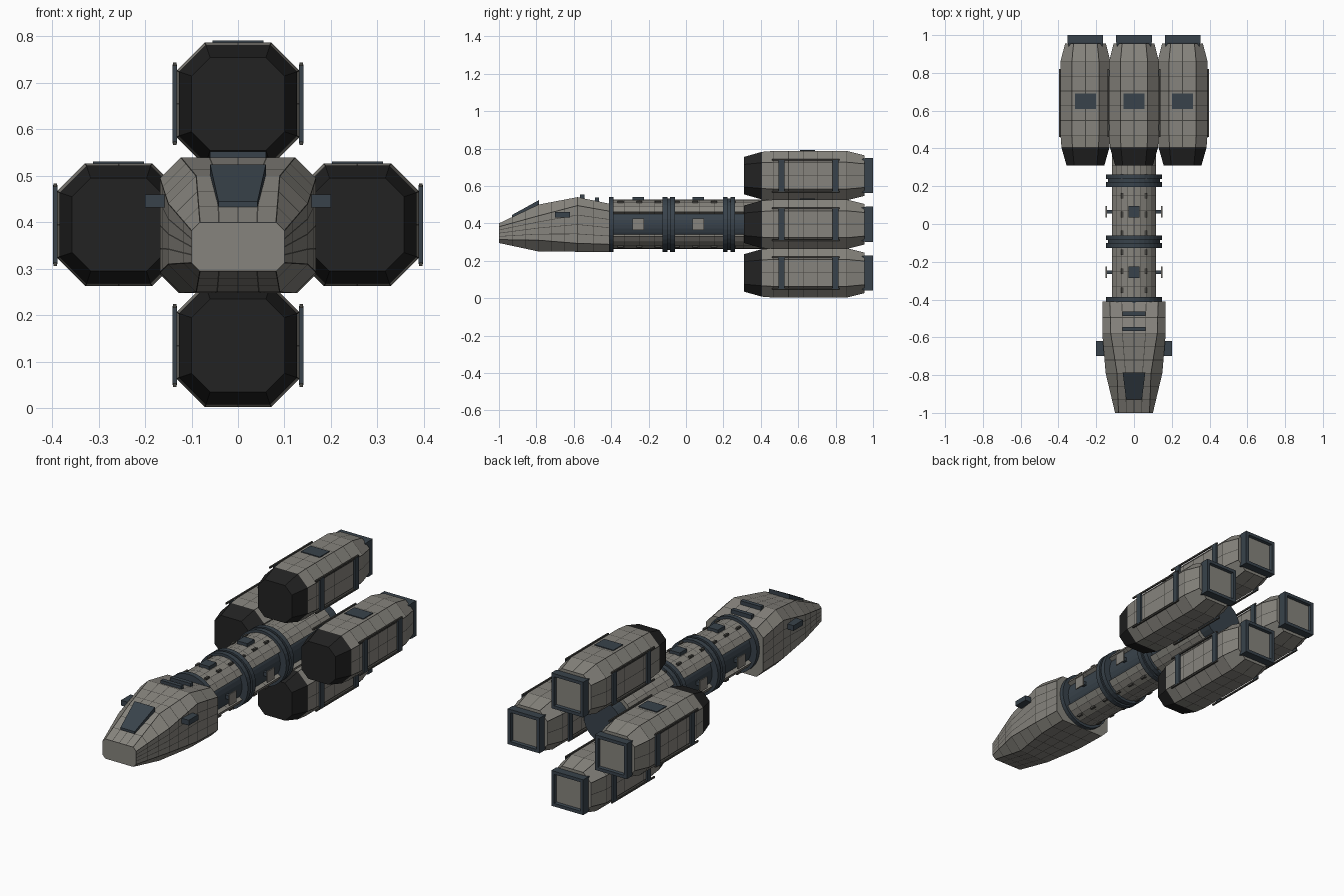
import bpy, bmesh, math
from mathutils import Vector

cube = bpy.data.objects.get("Cube")
if cube:
    bpy.data.objects.remove(cube, do_unlink=True)


def material(name, r, g, b):
    m = bpy.data.materials.new(name)
    m.use_nodes = True
    m.diffuse_color = (r, g, b, 1)
    m.node_tree.nodes["Principled BSDF"].inputs["Base Color"].default_value = (r, g, b, 1)
    return m


HULL = material("warm grey hull", 0.24, 0.23, 0.205)
SEAM = material("dark panel seam", 0.06, 0.058, 0.052)
CAP = material("black intake", 0.016, 0.016, 0.016)
STEEL = material("blue dark steel", 0.04, 0.055, 0.07)
ZC = 0.395  # height of the ship's axis


def finish(bm, name, mats):
    bmesh.ops.recalc_face_normals(bm, faces=bm.faces)
    mesh = bpy.data.meshes.new(name)
    bm.to_mesh(mesh)
    bm.free()
    for m in mats:
        mesh.materials.append(m)
    ob = bpy.data.objects.new(name, mesh)
    bpy.context.scene.collection.objects.link(ob)
    return ob


def loft(name, rings, mats, seam=0.0, rule=None):
    """Skin closed rings of points, cap both ends, optionally outline each panel."""
    bm = bmesh.new()
    rows = [[bm.verts.new(p) for p in ring] for ring in rings]
    n = len(rows[0])
    sides = [bm.faces.new((a[i], a[(i + 1) % n], b[(i + 1) % n], b[i]))
             for a, b in zip(rows, rows[1:]) for i in range(n)]
    bm.faces.new(rows[0])
    bm.faces.new(rows[-1])
    bmesh.ops.recalc_face_normals(bm, faces=bm.faces)
    if rule:
        for f in bm.faces:
            f.material_index = rule(f.calc_center_median())
    if seam:
        panels = [f for f in sides if f.material_index == 0]
        rims = bmesh.ops.inset_individual(bm, faces=panels, thickness=seam, use_even_offset=True)
        for f in rims["faces"]:
            f.material_index = 1
    return finish(bm, name, mats)


def box(name, centre, size, mat):
    bm = bmesh.new()
    bmesh.ops.create_cube(bm, size=1)
    for v in bm.verts:
        v.co = Vector(a * s + c for a, s, c in zip(v.co, size, centre))
    return finish(bm, name, [mat])


def octagon(y, cx, cz, hx, hz, c, cuts=2):
    """Chamfered rectangle in the xz plane with its long sides divided."""
    x, z = hx - c, hz - c
    corners = [(x, -hz), (hx, -z), (hx, z), (x, hz), (-x, hz), (-hx, z), (-hx, -z), (-x, -hz)]
    pts = []
    for i, a in enumerate(corners):
        b = corners[(i + 1) % 8]
        k = cuts if i % 2 else 1
        pts += [(cx + a[0] + (b[0] - a[0]) * t / k, y, cz + a[1] + (b[1] - a[1]) * t / k)
                for t in range(k)]
    return pts


def sections(keys, step):
    """Interpolate key sections at roughly even spacing."""
    out = [keys[0]]
    for a, b in zip(keys, keys[1:]):
        n = max(1, round((b[0] - a[0]) / step))
        out += [[p + (q - p) * t / n for p, q in zip(a, b)] for t in range(1, n + 1)]
    return out


def disc(y, r, n=32):
    return [(r * math.cos(math.tau * i / n), y, ZC + r * math.sin(math.tau * i / n)) for i in range(n)]


# Cockpit hull: y, half width, bottom, top, chamfer
keys = [(-1, 0.1, 0.295, 0.4, 0.018), (-0.79, 0.15, 0.25, 0.5, 0.06),
        (-0.58, 0.168, 0.248, 0.54, 0.045), (-0.41, 0.168, 0.248, 0.505, 0.04)]
loft("cockpit_hull", [octagon(y, 0, (lo + hi) / 2, hx, (hi - lo) / 2, c, 4)
                      for y, hx, lo, hi, c in sections(keys, 0.07)], [HULL, SEAM], 0.0016)

# Cockpit window, roof vents and side sensors
pane = [(-0.042, -0.93, 0.445), (0.042, -0.93, 0.445), (0.06, -0.785, 0.525), (-0.06, -0.785, 0.525)]
loft("cockpit_window", [pane, [(x, y, z - 0.04) for x, y, z in pane]], [STEEL])
for i, (y, z) in enumerate([(-0.555, 0.538), (-0.475, 0.522)]):
    box(f"roof_vent_{i + 1}", (0, y, z), (0.12, 0.022, 0.03), STEEL)
for side, s in (("left", 1), ("right", -1)):
    box(f"{side}_sensor", (s * 0.175, -0.66, 0.446), (0.05, 0.08, 0.028), STEEL)

# Spine: dark core with armour arcs above and below
loft("spine_core", [disc(-0.42, 0.112), disc(0.7, 0.112)], [STEEL])
for name, s in (("upper", 1), ("lower", -1)):
    arc = [math.radians(30 + 15 * i) for i in range(9)]
    prof = [(0.133 * math.cos(a), 0.133 * math.sin(a)) for a in arc]
    prof += [(0.108 * math.cos(a), 0.108 * math.sin(a)) for a in reversed(arc)]
    loft(f"{name}_spine_armour", [[(x, -0.41 + i * 0.08, ZC + s * z) for x, z in prof]
                                  for i in range(14)], [HULL, SEAM], 0.0014)
    for x in (-0.062, 0.062):
        for i in range(7):
            box(f"{name}_spine_clip", (x, -0.35 + 0.1 * i, ZC + s * 0.119), (0.012, 0.03, 0.012), SEAM)

# Flange rings around the spine
for i, y in enumerate((-0.4, -0.113, -0.073, 0.21, 0.25)):
    loft(f"spine_flange_{i + 1}", [disc(y - 0.013, 0.147), disc(y + 0.013, 0.147)], [STEEL])
for i, y in enumerate((-0.093, 0.23)):
    loft(f"flange_collar_{i + 1}", [disc(y - 0.02, 0.138), disc(y + 0.02, 0.138)], [STEEL])

# Access plates standing off the spine
for i, y in enumerate((-0.255, 0.065)):
    box(f"top_hatch_{i + 1}", (0, y, ZC + 0.137), (0.06, 0.06, 0.02), STEEL)
    for s in (-1, 1):
        box(f"side_plate_{i + 1}", (s * 0.147, y, ZC), (0.006, 0.06, 0.06), HULL)
        box(f"side_plate_mount_{i + 1}", (s * 0.127, y, ZC), (0.036, 0.02, 0.02), STEEL)


def engine_pod(name, cx, cz):
    # Armoured body with a black intake; y, half width, chamfer
    keys = [(0.31, 0.1, 0.04), (0.405, 0.127, 0.058), (0.47, 0.132, 0.06),
            (0.86, 0.132, 0.06), (0.955, 0.108, 0.045)]
    loft(f"{name}_pod", [octagon(y, cx, cz, h, h, c) for y, h, c in sections(keys, 0.08)],
         [HULL, SEAM, CAP], 0.0016, lambda p: 2 if p.y < 0.4 else 0)

    # Square exhaust frame around a recessed plate
    def square(y, h):
        return [(cx + a * h, y, cz + b * h) for a, b in ((-1, -1), (1, -1), (1, 1), (-1, 1))]
    loft(f"{name}_exhaust", [square(0.93, 0.086), square(0.96, 0.094), square(1, 0.094),
                             square(1, 0.077), square(0.985, 0.074)], [STEEL, HULL], 0,
         lambda p: int(p.y > 0.98 and abs(p.x - cx) < 0.01 and abs(p.z - cz) < 0.01))

    # Roof hatch and side frames
    box(f"{name}_hatch", (cx, 0.65, cz + 0.132), (0.11, 0.08, 0.009), STEEL)
    for s in (-1, 1):
        x = cx + s * 0.136
        for y in (0.51, 0.8):
            box(f"{name}_side_brace", (x, y, cz), (0.01, 0.032, 0.17), STEEL)
        for z in (-0.085, 0.085):
            box(f"{name}_side_rail", (x, 0.64, cz + z), (0.008, 0.36, 0.008), SEAM)


for name, cx, cz in (("top", 0, 0.655), ("bottom", 0, 0.135),
                     ("left", 0.257, ZC), ("right", -0.257, ZC)):
    engine_pod(name, cx, cz)
